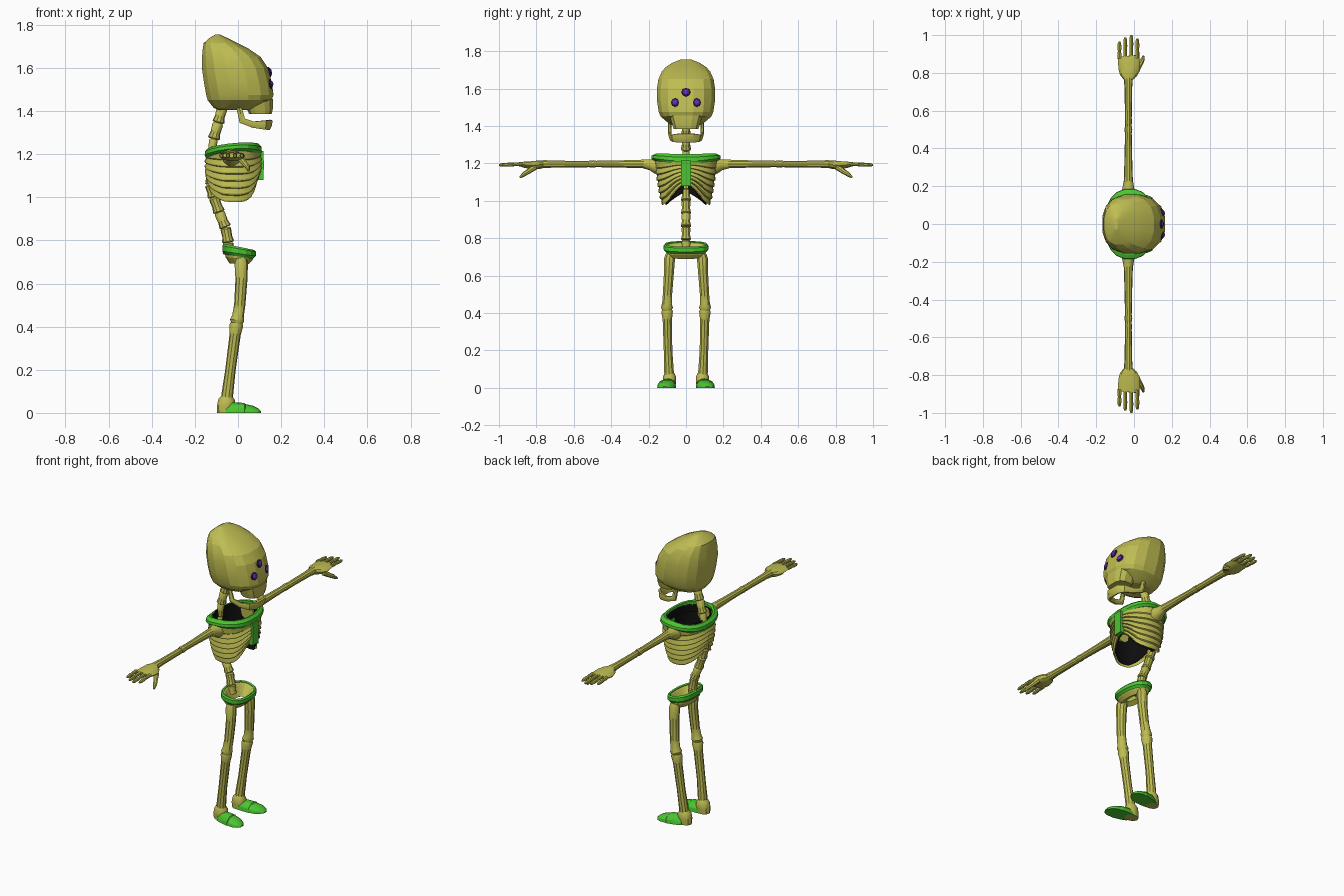
import bpy, bmesh, math
from mathutils import Vector as V


def material(name, rgb):
    m = bpy.data.materials.new(name)
    m.diffuse_color = (*rgb, 1)
    return m


BONE = material("olive bone", (0.52, 0.51, 0.085))
GREEN = material("bright green", (0.07, 0.56, 0.03))
BLACK = material("black", (0.004, 0.004, 0.004))
PURPLE = material("purple", (0.13, 0.03, 0.5))
DARK = material("dark purple", (0.035, 0.012, 0.11))


def loft(name, rings, mat, caps=True, wrap=False, smooth=35):
    """Skin a list of closed rings; wrap joins the last ring to the first."""
    bm = bmesh.new()
    rows = [[bm.verts.new(p) for p in r] for r in rings]
    n = len(rows[0])
    pairs = list(zip(rows, rows[1:])) + ([(rows[-1], rows[0])] if wrap else [])
    for a, b in pairs:
        for i in range(n):
            bm.faces.new((a[i], a[(i + 1) % n], b[(i + 1) % n], b[i]))
    if caps and not wrap:
        bm.faces.new(rows[0])
        bm.faces.new(rows[-1])
    bmesh.ops.recalc_face_normals(bm, faces=bm.faces)
    me = bpy.data.meshes.new(name)
    bm.to_mesh(me)
    bm.free()
    me.materials.append(mat)
    for p in me.polygons:
        p.use_smooth = True
    me.set_sharp_from_angle(angle=math.radians(smooth))
    ob = bpy.data.objects.new(name, me)
    bpy.context.collection.objects.link(ob)
    return ob


def tube(name, pts, radii, mat, n=10, ref=(1, 0, 0), turn=0, smooth=35):
    """Tube along a path; a radius may be a pair (along ref, across ref)."""
    pts = [V(p) for p in pts]
    rings = []
    for i, (p, r) in enumerate(zip(pts, radii)):
        t = (pts[min(i + 1, len(pts) - 1)] - pts[max(i - 1, 0)]).normalized()
        u = V(ref)
        u = (u - t * u.dot(t)).normalized()
        w = t.cross(u)
        ru, rw = r if isinstance(r, tuple) else (r, r)
        rings.append([p + u * ru * math.cos(a) + w * rw * math.sin(a)
                      for a in (turn + 2 * math.pi * k / n for k in range(n))])
    return loft(name, rings, mat, smooth=smooth)


def sup(v, e):
    return math.copysign(abs(v) ** e, v)


def oval(z, back, front, hw, n=16, e=0.82):
    cx, rx = (back + front) / 2, (front - back) / 2
    return [V((cx + rx * sup(math.cos(a), e), hw * sup(math.sin(a), e), z))
            for a in (2 * math.pi * (k + 0.5) / n for k in range(n))]


def interp(table, x):
    for (a, va), (b, vb) in zip(table, table[1:]):
        if x <= b:
            return va + (vb - va) * (x - a) / (b - a)
    return table[-1][1]


# Skull and upper jaw
loft("skull", [oval(*s) for s in [
    (1.405, -0.09, 0.07, 0.075), (1.415, -0.115, 0.10, 0.095), (1.45, -0.143, 0.158, 0.137),
    (1.475, -0.15, 0.167, 0.148), (1.53, -0.16, 0.160, 0.157), (1.60, -0.17, 0.141, 0.158),
    (1.65, -0.169, 0.108, 0.15), (1.69, -0.165, 0.05, 0.132), (1.715, -0.16, 0.0, 0.11),
    (1.737, -0.135, -0.045, 0.075), (1.755, -0.105, -0.085, 0.03)]], BONE, smooth=16)
loft("upper_jaw", [oval(*s, 12, 0.7) for s in [
    (1.385, 0.05, 0.157, 0.068), (1.41, 0.04, 0.163, 0.076), (1.455, 0.02, 0.164, 0.09)]],
    BONE, smooth=20)

# Lower jaw, bent as a U
side = [(0.005, 0.088, 1.415), (0.02, 0.086, 1.355), (0.07, 0.08, 1.337),
        (0.125, 0.066, 1.335), (0.148, 0.035, 1.336)]
path = side + [(x, -y, z) for x, y, z in reversed(side)]
jr = [(0.014, 0.009), (0.018, 0.009), (0.017, 0.01), (0.024, 0.011), (0.027, 0.011)]
tube("lower_jaw", path, jr + jr[::-1], BONE, 6, ref=(0.3, 0, 1), turn=math.pi / 6)

# Three eyes with dark rims
for x, y, z in [(0.143, 0, 1.58), (0.148, 0.057, 1.525), (0.148, -0.057, 1.525)]:
    d = V((1, y * 4, 0.2)).normalized()
    c = V((x, y, z))
    tube("eye_rim", [c - d * 0.02, c + d * 0.004, c + d * 0.008], [0.024, 0.024, 0.019], DARK, 8, ref=(0, 1, 0))
    tube("eye", [c, c + d * 0.009, c + d * 0.014], [0.017, 0.016, 0.009], PURPLE, 8, ref=(0, 1, 0))

# Spine of separate vertebrae
spine = [(-0.072, 1.42), (-0.092, 1.345), (-0.113, 1.27), (-0.125, 1.19), (-0.131, 1.12),
         (-0.13, 1.06), (-0.112, 1.0), (-0.087, 0.93), (-0.058, 0.86), (-0.045, 0.79), (-0.043, 0.735)]
for (xa, za), (xb, zb) in zip(spine, spine[1:]):
    a, b = V((xa, 0, za)), V((xb, 0, zb))
    k = 0.8 if 1.03 < zb < 1.2 else 1
    tube("vertebra", [a.lerp(b, f) for f in (0, 0.1, 0.6, 0.93, 1)],
         [r * k for r in (0.02, 0.025, 0.023, 0.028, 0.022)], BONE)

# Rib cage: ridged shell whose lower edge arches up at the front, black inside
LOWER = [(0, 1.082), (15, 1.07), (30, 1.03), (50, 0.987), (75, 0.972),
         (110, 0.975), (140, 1.0), (180, 1.045)]


def ribs(name, mat, ridge, inset, shift):
    rows = [(0, 0), (0.16, 0)]
    for k in range(6):
        rows += [(0.18 + k * 0.136, -ridge), (0.27 + k * 0.136, ridge), (0.30 + k * 0.136, ridge)]
    rings = []
    for t, bump in rows:
        rx = interp([(0, 0.13), (0.6, 0.129), (1, 0.108)], t) - inset + bump
        ry = interp([(0, 0.168), (0.4, 0.155), (0.8, 0.139), (1, 0.122)], t) - inset + bump
        ring = []
        for i in range(32):
            a = 2 * math.pi * i / 32
            low = interp(LOWER, abs(math.degrees(a) - 360 * (a > math.pi)))
            ring.append((-0.021 + shift + rx * sup(math.cos(a), 0.9),
                         ry * sup(math.sin(a), 0.9), 1.215 + (low - 1.215) * t))
        rings.append(ring)
    loft(name, rings, mat, caps=False, smooth=20)


ribs("rib_cage", BONE, 0.004, 0, 0)
ribs("rib_cage_lining", BLACK, 0, 0.015, 0.01)


def band(name, mat, cx, n, section, top, low):
    """Closed ring: section rows are (rx, ry, height 0..1)."""
    rings = []
    for i in range(n):
        a = 2 * math.pi * (i + 0.5) / n
        c, s = sup(math.cos(a), 0.85), sup(math.sin(a), 0.85)
        hi, lo = top(c, s), low(c, s)
        rings.append([(cx + rx * c, ry * s, lo + (hi - lo) * f) for rx, ry, f in section])
    return loft(name, rings, mat, wrap=True, smooth=20)


# Green collar and breast plate
band("collar", GREEN, -0.022, 20,
     [(0.127, 0.172, 0), (0.134, 0.187, 0.3), (0.132, 0.185, 0.7), (0.118, 0.162, 1),
      (0.108, 0.148, 0.95), (0.110, 0.150, 0)],
     lambda c, s: 1.238 + 0.011 * c + 0.013 * s * s, lambda c, s: 1.188 + 0.008 * c + 0.026 * s * s)
loft("collar_lining", [oval(1.19, -0.12, 0.08, 0.145), oval(1.235, -0.125, 0.085, 0.147)],
     BLACK, caps=False)
tube("breast_plate", [(0.106, 0, 1.215), (0.107, 0, 1.15), (0.106, 0, 1.08)],
     [(0.018, 0.038)] * 3, GREEN, 4, turn=math.pi / 4)

# Pelvis: tilted green belt around an open bowl
band("belt", GREEN, 0.005, 18,
     [(0.066, 0.108, 0), (0.079, 0.119, 0.3), (0.079, 0.119, 0.8), (0.072, 0.112, 1), (0.063, 0.103, 0.9)],
     lambda c, s: 0.77 - 0.015 * c, lambda c, s: 0.725 - 0.01 * c)
band("pelvis", BONE, 0.005, 18,
     [(0.045, 0.085, 0), (0.064, 0.103, 0.35), (0.066, 0.106, 0.5), (0.064, 0.104, 1),
      (0.056, 0.097, 0.95), (0.02, 0.05, 0.2)],
     lambda c, s: 0.762 - 0.015 * c, lambda c, s: 0.692 - 0.002 * c)

for s, tag in ((1, "left"), (-1, "right")):
    # Arm bones
    tube(tag + "_upper_arm", [(-0.03, s * y, z) for y, z in
         [(0.13, 1.185), (0.165, 1.187), (0.19, 1.193), (0.23, 1.197), (0.36, 1.197), (0.48, 1.197), (0.50, 1.197), (0.518, 1.197)]],
         [0.045, 0.042, 0.031, 0.024, 0.02, 0.018, 0.021, 0.018], BONE)
    tube(tag + "_forearm", [(-0.03, s * y, 1.196) for y in (0.518, 0.535, 0.56, 0.72, 0.755, 0.785)],
         [0.016, 0.019, 0.018, 0.02, 0.023, 0.02], BONE)
    # Hand, fingers and thumb
    tube(tag + "_palm", [(x, s * y, z) for x, y, z in
         [(-0.03, 0.765, 1.195), (-0.03, 0.785, 1.193), (-0.025, 0.82, 1.19), (-0.026, 0.86, 1.193), (-0.029, 0.89, 1.195)]],
         [(0.025, 0.021), (0.044, 0.024), (0.058, 0.023), (0.058, 0.018), (0.055, 0.011)], BONE)
    for x, tip in [(-0.077, 0.965), (-0.046, 0.988), (-0.014, 1.0), (0.018, 0.982)]:
        tube(tag + "_finger", [(x, s * (0.875 + (tip - 0.875) * f), 1.197 - 0.006 * f)
             for f in (0, 0.3, 0.45, 0.6, 0.9, 1)], [0.01, 0.01, 0.0085, 0.0105, 0.009, 0.005], BONE, 8)
    tube(tag + "_thumb", [(0.012, s * 0.81, 1.18), (0.032, s * 0.845, 1.155), (0.043, s * 0.865, 1.143), (0.05, s * 0.888, 1.125)],
         [0.017, 0.013, 0.012, 0.006], BONE, 8)
    # Leg bones
    tube(tag + "_thigh", [(x, s * y, z) for x, y, z in
         [(0.015, 0.084, 0.715), (0.015, 0.088, 0.69), (0.016, 0.091, 0.62), (0.008, 0.099, 0.5), (0.0, 0.102, 0.45), (-0.004, 0.102, 0.43), (-0.005, 0.102, 0.412)]],
         [0.025, 0.031, 0.028, 0.026, 0.027, 0.033, 0.026], BONE)
    tube(tag + "_shin", [(x, s * y, z) for x, y, z in
         [(-0.007, 0.101, 0.418), (-0.008, 0.101, 0.405), (-0.013, 0.1, 0.365), (-0.035, 0.096, 0.2), (-0.049, 0.091, 0.09), (-0.05, 0.09, 0.065)]],
         [0.028, 0.032, 0.026, 0.024, 0.027, 0.027], BONE)
    # Heel and green shoe
    tube(tag + "_heel", [(x, s * 0.088, z) for x, z in [(-0.055, 0), (-0.055, 0.03), (-0.052, 0.06), (-0.05, 0.078)]],
         [(0.042, 0.033), (0.043, 0.036), (0.039, 0.037), (0.026, 0.026)], BONE)
    loft(tag + "_shoe", [[(x, s * (cy + hw * math.cos(a)), h * math.sin(a) ** 0.8 if 0 < k < 8 else 0)
         for k, a in ((k, math.pi * k / 8) for k in range(9))]
         for x, cy, hw, h in [(-0.055, 0.092, 0.036, 0.03), (-0.025, 0.097, 0.044, 0.05), (0.03, 0.104, 0.05, 0.046),
                              (0.034, 0.104, 0.048, 0.041), (0.07, 0.108, 0.045, 0.033), (0.095, 0.112, 0.03, 0.02),
                              (0.107, 0.113, 0.012, 0.008)]], GREEN, smooth=25)
